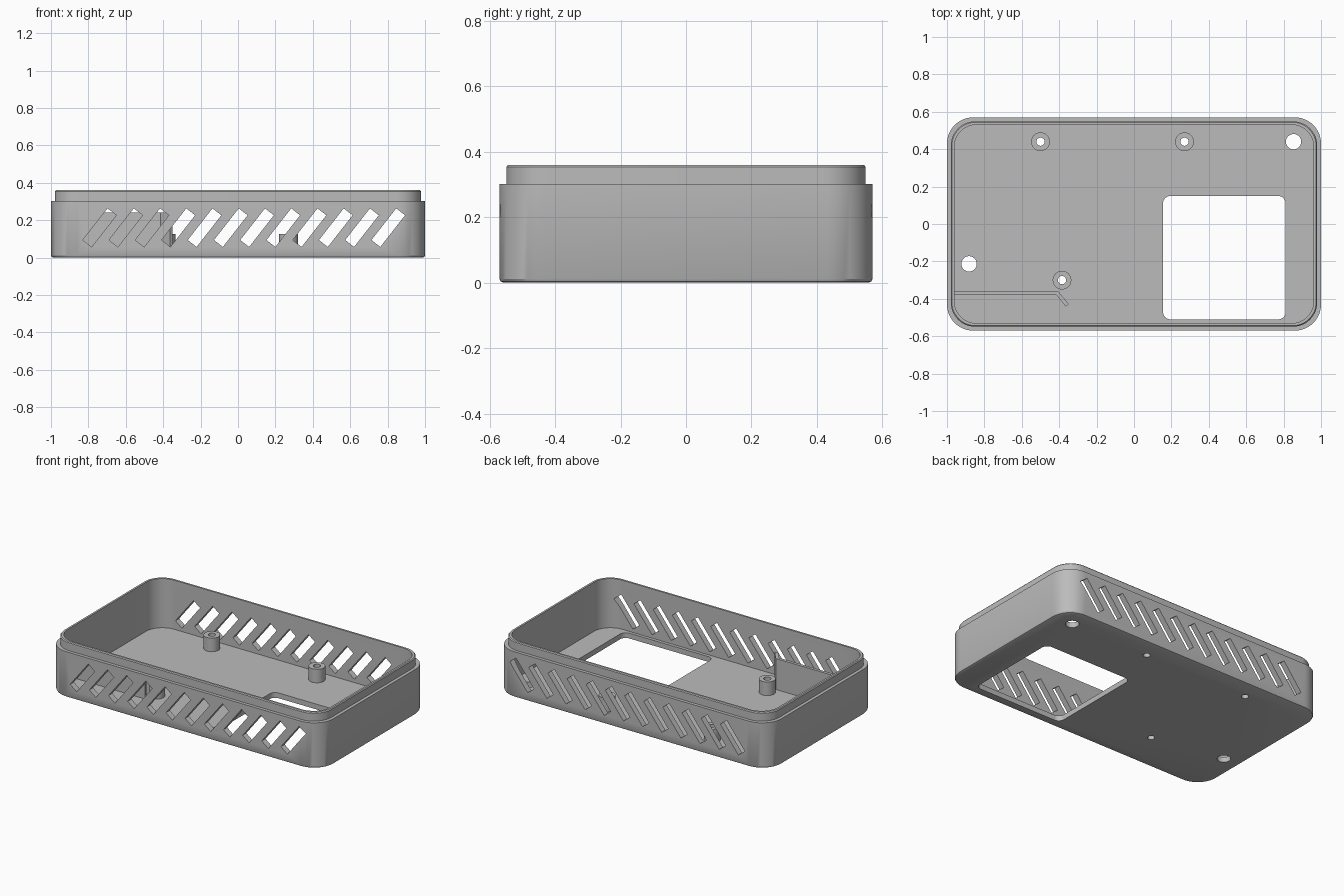
import bpy, bmesh, math
from mathutils import Matrix, Vector

default = bpy.data.objects.get("Cube")
if default:
    bpy.data.objects.remove(default, do_unlink=True)

grey = bpy.data.materials.new("plain_grey")
grey.use_nodes = True
GREY = (0.5, 0.5, 0.5, 1)
grey.diffuse_color = GREY
grey.node_tree.nodes["Principled BSDF"].inputs["Base Color"].default_value = GREY

FLOOR = 0.035


def rounded(hx, hy, r, z, cx=0, cy=0, seg=12):
    """Points of a rounded rectangle, counter-clockwise."""
    pts = []
    for q, (sx, sy) in enumerate(((1, 1), (-1, 1), (-1, -1), (1, -1))):
        for i in range(seg + 1):
            a = math.pi / 2 * (q + i / seg)
            pts.append((cx + sx * (hx - r) + r * math.cos(a),
                        cy + sy * (hy - r) + r * math.sin(a), z))
    return pts


def circle(x, y, r, z, n=32):
    return [(x + r * math.cos(math.tau * i / n),
             y + r * math.sin(math.tau * i / n), z) for i in range(n)]


def loft(bm, rings, closed=False):
    """Skin a stack of equal rings, capped unless the stack loops round."""
    vs = [[bm.verts.new(p) for p in ring] for ring in rings]
    n = len(vs[0])
    pairs = list(zip(vs, vs[1:])) + ([(vs[-1], vs[0])] if closed else [])
    for a, b in pairs:
        for i in range(n):
            j = (i + 1) % n
            bm.faces.new((a[i], a[j], b[j], b[i]))
    if not closed:
        bm.faces.new(vs[0][::-1])
        bm.faces.new(vs[-1])


def finish(name, bm):
    bmesh.ops.recalc_face_normals(bm, faces=bm.faces)
    mesh = bpy.data.meshes.new(name)
    bm.to_mesh(mesh)
    bm.free()
    mesh.materials.append(grey)
    ob = bpy.data.objects.new(name, mesh)
    bpy.context.collection.objects.link(ob)
    return ob


def smooth(ob):
    bpy.ops.object.select_all(action='DESELECT')
    ob.select_set(True)
    bpy.context.view_layer.objects.active = ob
    bpy.ops.object.shade_smooth_by_angle(angle=math.radians(30))


def cut(ob, cutter):
    cutter.hide_render = True
    mod = ob.modifiers.new("cut", 'BOOLEAN')
    mod.operation = 'DIFFERENCE'
    mod.solver = 'EXACT'
    mod.object = cutter
    bpy.ops.object.select_all(action='DESELECT')
    ob.select_set(True)
    bpy.context.view_layer.objects.active = ob
    bpy.ops.object.modifier_apply(modifier=mod.name)
    bpy.data.objects.remove(cutter, do_unlink=True)


# Tray: outer wall, stepped lip, inner wall and floor as one skin
profile = [  # inset from the outer wall, height
    (0.012, 0), (0.004, 0.004), (0, 0.012), (0, 0.302), (0.021, 0.302),
    (0.021, 0.354), (0.026, 0.36), (0.039, 0.36), (0.039, FLOOR)]
bm = bmesh.new()
loft(bm, [rounded(1 - d, 0.57 - d, 0.14 - d * 0.5, z) for d, z in profile])
tray = finish("tray", bm)

# Slanted vent slots through the front and back walls
bm = bmesh.new()
for i in range(12):
    place = (Matrix.Translation((-0.74 + 0.1403 * i, 0, 0.16))
             @ Matrix.Rotation(math.radians(-52), 4, 'Y')
             @ Matrix.Diagonal((0.215, 1.4, 0.06, 1)))
    bmesh.ops.create_cube(bm, size=1, matrix=place)
cut(tray, finish("slot_cutter", bm))

# Floor openings: window, two large holes and three screw holes
posts = [(-0.5, 0.44), (0.27, 0.44), (-0.385, -0.3)]
holes = [(0.853, 0.44, 0.041), (-0.882, -0.213, 0.041)]
holes += [(x, y, 0.022) for x, y in posts]
bm = bmesh.new()
loft(bm, [rounded(0.328, 0.33, 0.04, z, 0.483, -0.18, 8) for z in (-0.1, 0.1)])
for x, y, r in holes:
    loft(bm, [circle(x, y, r, z) for z in (-0.1, 0.1)])
cut(tray, finish("floor_cutter", bm))
smooth(tray)

# Hollow screw posts
for i, (x, y) in enumerate(posts):
    bm = bmesh.new()
    low, top = FLOOR - 0.005, 0.125
    loft(bm, [circle(x, y, r, z) for r, z in
              ((0.05, low), (0.05, top), (0.022, top), (0.022, low))], True)
    smooth(finish(f"screw_post_{i + 1}", bm))

# Thin guide wall with a slanted end
path = [Vector(p) for p in ((-0.97, -0.37), (-0.41, -0.37), (-0.357, -0.435))]
half = 0.01
side = [Vector((0, half)), Vector((half * 0.47, half)), Vector((0.0078, 0.0063))]
outline = [p + s for p, s in zip(path, side)]
outline += [p - s for p, s in reversed(list(zip(path, side)))]
bm = bmesh.new()
loft(bm, [[(p.x, p.y, z) for p in outline] for z in (FLOOR - 0.005, 0.24)])
finish("guide_wall", bm)
